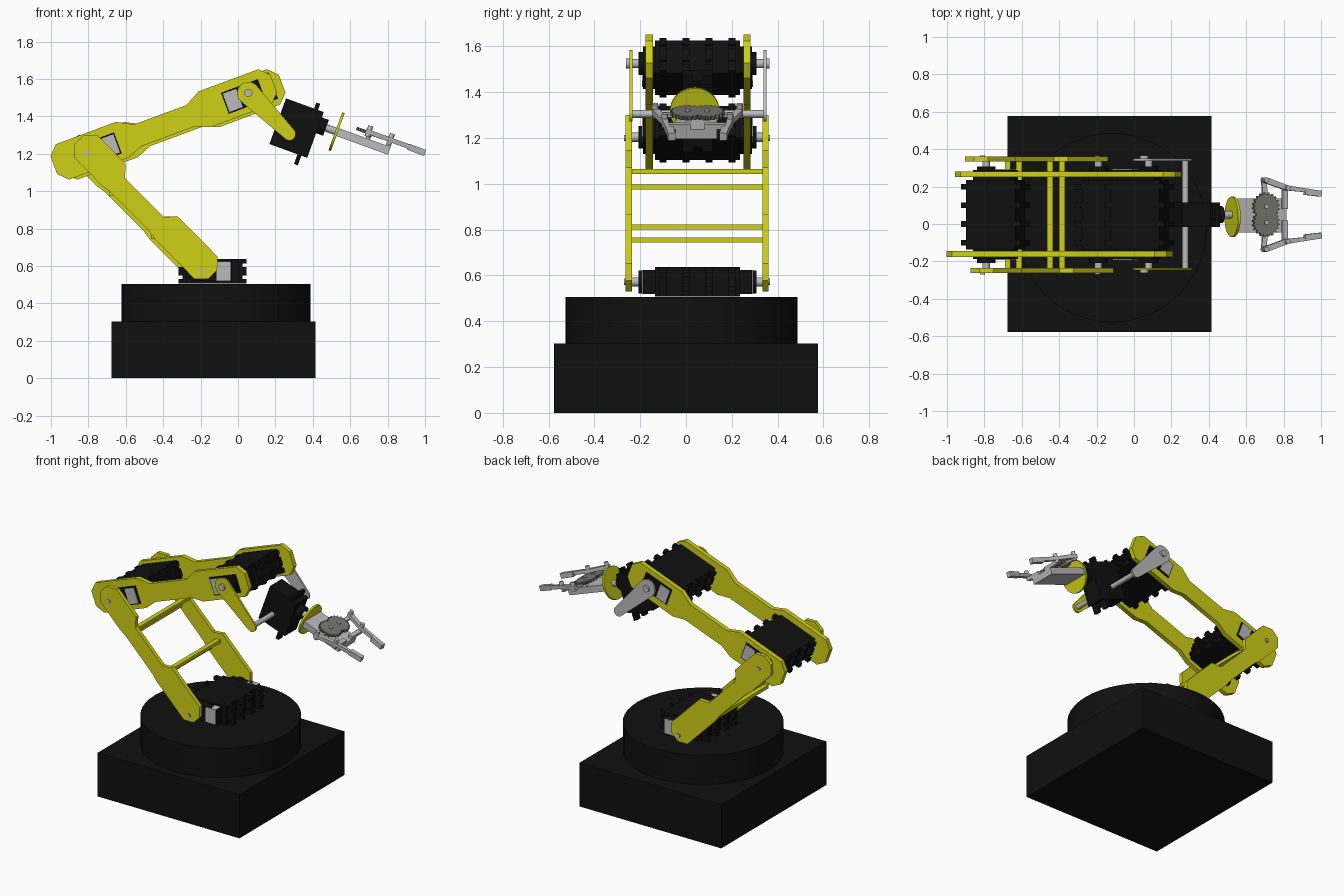
import bpy, bmesh, math
from mathutils import Matrix, Vector

old = bpy.data.objects.get("Cube")
if old:
    bpy.data.objects.remove(old, do_unlink=True)


def material(name, col):
    m = bpy.data.materials.new(name)
    m.use_nodes = True
    m.diffuse_color = (*col, 1)
    b = next(n for n in m.node_tree.nodes if n.type == 'BSDF_PRINCIPLED')
    b.inputs["Base Color"].default_value = (*col, 1)
    return m


BLACK = material("black", (0.005, 0.005, 0.005))
YELLOW = material("yellow", (0.63, 0.63, 0.008))
SILVER = material("silver", (0.5, 0.5, 0.5))
GEAR = material("gear_grey", (0.19, 0.19, 0.165))
parts = []


def frame(o, u, v, w):
    """Matrix from an origin and three axes."""
    return Matrix([(u[i], v[i], w[i], o[i]) for i in range(3)] + [(0, 0, 0, 1)])


def side(x, z, deg):
    """Profile frame in the xz plane, extruded along y."""
    c, s = math.cos(math.radians(deg)), math.sin(math.radians(deg))
    return frame((x, 0, z), (c, 0, s), (-s, 0, c), (0, 1, 0))


def prism(name, pts, fr, w0, w1, mat):
    """Extrude a flat profile between two depths of a frame."""
    bm = bmesh.new()
    lo = [bm.verts.new(fr @ Vector((p[0], p[1], w0))) for p in pts]
    hi = [bm.verts.new(fr @ Vector((p[0], p[1], w1))) for p in pts]
    bm.faces.new(lo)
    bm.faces.new(hi)
    for i in range(len(pts)):
        j = (i + 1) % len(pts)
        bm.faces.new((lo[i], lo[j], hi[j], hi[i]))
    bmesh.ops.recalc_face_normals(bm, faces=bm.faces)
    me = bpy.data.meshes.new(name)
    bm.to_mesh(me)
    bm.free()
    me.materials.append(mat)
    ob = bpy.data.objects.new(name, me)
    bpy.context.collection.objects.link(ob)
    parts.append(ob)
    return ob


def rect(u0, u1, v0, v1):
    return [(u0, v0), (u1, v0), (u1, v1), (u0, v1)]


def circle(u, v, r, n=24):
    return [(u + r * math.cos(math.tau * i / n), v + r * math.sin(math.tau * i / n)) for i in range(n)]


def strip(p, q, h):
    """Rectangle of half width h along a line."""
    d = (Vector(q) - Vector(p)).normalized()
    n = Vector((-d.y, d.x)) * h
    return [Vector(p) + n, Vector(p) - n, Vector(q) - n, Vector(q) + n]


def teardrop(R, r, L, n=14):
    f = math.acos((R - r) / L)
    big = [f + (math.tau - 2 * f) * i / n for i in range(n + 1)]
    small = [-f + 2 * f * i / n for i in range(n + 1)]
    return ([(R * math.cos(a), R * math.sin(a)) for a in big]
            + [(L + r * math.cos(a), r * math.sin(a)) for a in small])


FLAT = side(0, 0, 0)
TOP = frame((0, 0, 0), (1, 0, 0), (0, 1, 0), (0, 0, 1))
YC = 0.05

# Base and turntable
prism("base_box", rect(-.675, .415, -.577, .577), TOP, 0, .303, BLACK)
prism("turntable", circle(-.118, -.02, .506, 48), TOP, .303, .505, BLACK)


# Paired servo motors with notched ears, covers, hubs and shafts
def servo(name, fr, half, h, jdir):
    prism(name + "_body", rect(-.14, .14, -h, h), fr, YC - .185, YC + .185, BLACK)
    ear = []
    for s in (1, -1):
        e, k = half * s, .022 * s
        ear += [(e, -h * s), (e, -h * .62 * s), (e - k, -h * .62 * s), (e - k, -h * .35 * s),
                (e, -h * .35 * s), (e, h * .35 * s), (e - k, h * .35 * s), (e - k, h * .62 * s),
                (e, h * .62 * s), (e, h * s)]
    for s in (-1, 1):
        for d in (.05, .15):
            y = YC + s * d
            prism(name + "_ears", ear, fr, y - .015, y + .015, BLACK)
        y = [YC + s * d for d in (.18, .238, .243, .258, .295)]
        prism(name + "_end_cap", rect(-.105, .105, -h * .8, h * .8), fr, y[0], y[1], BLACK)
        u = -.06 * jdir
        prism(name + "_cover", rect(u - .038, u + .038, -.052, .052), fr, y[0], y[2], SILVER)
        u = .053 * jdir
        prism(name + "_hub", circle(u, 0, .05), fr, y[0], y[3], BLACK)
        prism(name + "_shaft", circle(u, 0, .02, 16), fr, y[0], y[4], SILVER)


servo("base_servo", side(-.137, .572, 0), .182, .065, -1)
UP = 20.3
c, s = math.cos(math.radians(UP)), math.sin(math.radians(UP))
for nm, u, j in (("elbow_servo", -.39, -1), ("wrist_servo", .43, 1)):
    servo(nm, side(-.375 + u * c, 1.357 + u * s, UP), .17, .075, j)


# Arm plates: two wide chamfered ends joined by a narrow neck
def arm_profile(L, w, ch, n0, n1, a0, a1, b0, b1):
    return [(-L, -w + ch), (-L + ch, -w), (a0, -w), (a1, n0), (b0, n0), (b1, -w),
            (L - ch, -w), (L, -w + ch), (L, w - ch), (L - ch, w), (b1, w), (b0, n1),
            (a1, n1), (a0, w), (-L + ch, w), (-L, w - ch)]


upper = arm_profile(.627, .101, .05, -.068, .055, -.235, -.15, .15, .235)
prism("upper_arm_right", upper, side(-.397, 1.357, UP), -.177, -.145, YELLOW)
prism("upper_arm_left", upper, side(-.352, 1.357, UP), .25, .282, YELLOW)

lower = arm_profile(.508, .086, .052, -.078, .03, -.24, -.19, .105, .155)
prism("lower_arm_right", lower, side(-.4925, .915, -45.3), -.263, -.236, YELLOW)
prism("lower_arm_left", lower, side(-.522, .915, -45.3), .333, .36, YELLOW)
for x, z in ((-.195, .572), (-.81, 1.2)):
    for y0, y1 in ((-.27, -.262), (.359, .367)):
        prism("arm_bolt", circle(x, z, .014, 12), FLAT, y0, y1, SILVER)

# Cross rods between the lower arm plates
for x, z in ((-.675, .987), (-.615, 1.053), (-.45, .755), (-.385, .812)):
    prism("cross_rod", rect(x - .016, x + .016, z - .011, z + .011), FLAT, -.24, .335, YELLOW)

# Wrist links, bolts and the rod that carries the gripper motor
link = side(.055, 1.525, -45)
prism("wrist_link_right", teardrop(.06, .034, .311), link, -.247, -.234, YELLOW)
prism("wrist_link_left", teardrop(.06, .034, .311), link, .338, .351, SILVER)
for y0, y1 in ((-.262, -.234), (.34, .365)):
    prism("wrist_bolt", circle(0, 0, .022, 16), link, y0, y1, SILVER)
prism("wrist_rod", circle(.311, 0, .017, 16), link, -.234, .338, SILVER)

# Gripper frames: forward axis, sideways axis, upward axis
c, s = math.cos(math.radians(20)), math.sin(math.radians(20))
A, Y, N = (c, 0, -s), (0, 1, 0), (s, 0, c)
O = (.527, YC, 1.318)
PLAN = frame(O, A, Y, N)
AXIAL = frame(O, Y, N, A)

# Gripper motor
prism("motor_body", rect(-.065, .065, -.185, .075), AXIAL, -.315, -.1, BLACK)
flange = [(-.065, -.24), (-.02, -.24), (-.02, -.215), (.02, -.215), (.02, -.24), (.065, -.24),
          (.065, .11), (.02, .11), (.02, .085), (-.02, .085), (-.02, .11), (-.065, .11)]
prism("motor_flange", flange, AXIAL, -.155, -.133, BLACK)
prism("motor_boss", circle(0, 0, .045), AXIAL, -.1, -.06, BLACK)
prism("motor_shaft", circle(0, 0, .02, 16), AXIAL, -.06, 0, SILVER)
prism("wrist_disc", circle(-.012, 0, .108, 40), AXIAL, -.007, .007, YELLOW)

# Gripper bracket, gears, links and fingers
prism("gripper_bracket", rect(0, .3, -.095, .085), PLAN, -.022, .022, SILVER)
T = 20
for m, tag in ((-1, "right"), (1, "left")):
    def flip(pts):
        return [(p[0], p[1] * m) for p in pts]
    gear = []
    for i in range(T):
        for k, r in ((0, .066), (.25, .076), (.5, .076), (.75, .066)):
            a = math.tau * (i + k) / T
            gear.append((.17 + r * math.cos(a), .043 + r * math.sin(a)))
    prism("gear_" + tag, flip(gear), PLAN, .044, .062, GEAR)
    prism("gear_pin_" + tag, flip(circle(.17, .043, .012, 12)), PLAN, .02, .07, SILVER)
    prism("gear_arm_" + tag, flip(strip((.17, .06), (.162, .195), .014)), PLAN, .036, .05, SILVER)
    prism("front_link_" + tag, flip(strip((.285, .03), (.285, .145), .014)), PLAN, .022, .045, SILVER)
    finger = [(.145, .175), (.145, .198), (.175, .198), (.295, .155), (.482, .127),
              (.482, .108), (.40, .105), (.395, .12), (.28, .13)]
    prism("finger_" + tag, flip(finger), PLAN, .045, .07, SILVER)
    prism("finger_tip_" + tag, flip(strip((.39, .122), (.482, .112), .016)), PLAN, .038, .072, SILVER)
    for u, v in ((.162, .185), (.285, .143)):
        prism("finger_pin_" + tag, flip(circle(u, v, .014, 12)), PLAN, .03, .092, SILVER)

# Smooth the round sides, keep hard edges sharp
bpy.ops.object.select_all(action='DESELECT')
for ob in parts:
    ob.select_set(True)
bpy.context.view_layer.objects.active = parts[0]
bpy.ops.object.shade_smooth_by_angle(angle=math.radians(32))
